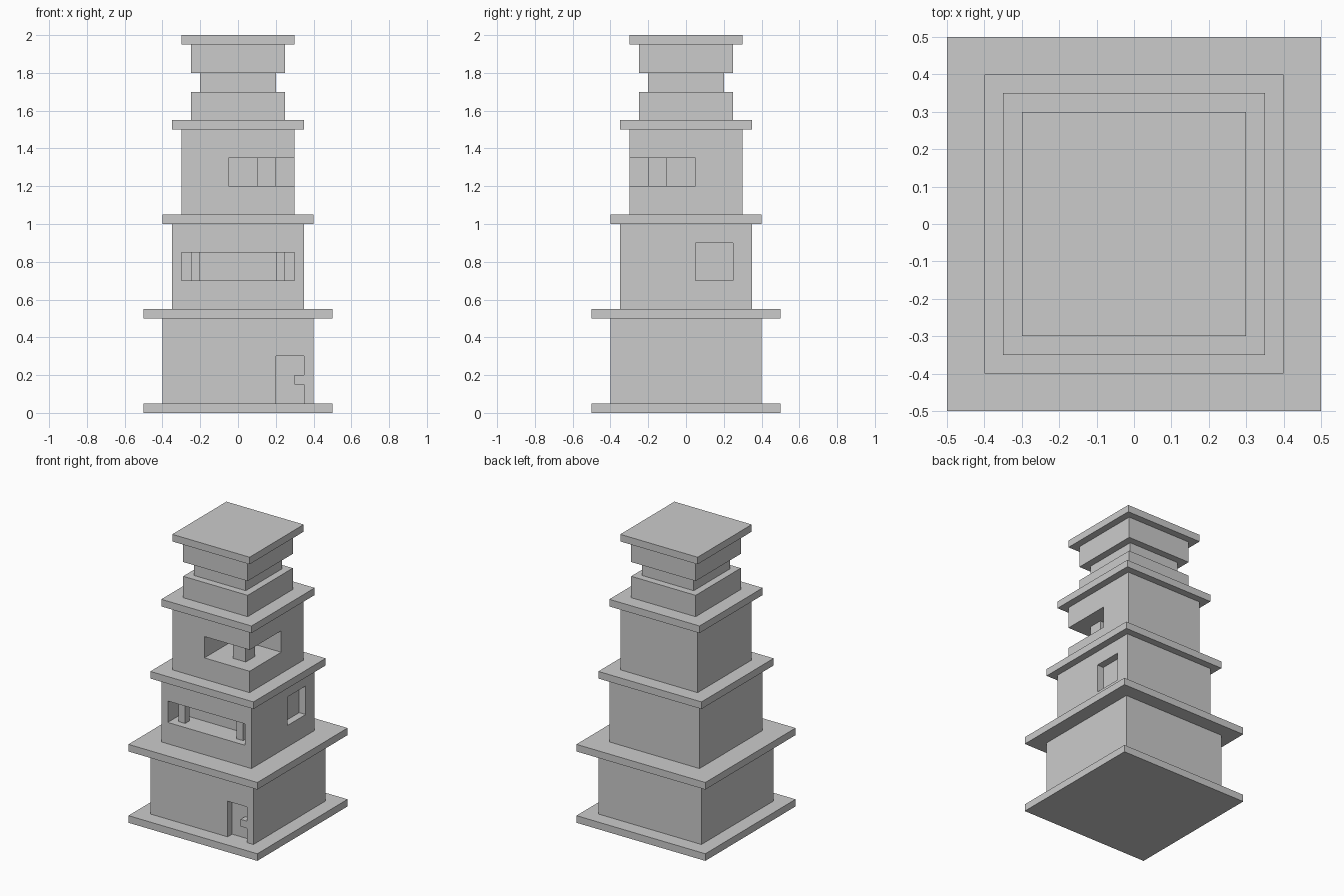
import bpy
import bmesh
from mathutils import Matrix, Vector

if "Cube" in bpy.data.objects:
    bpy.data.objects.remove(bpy.data.objects["Cube"])


def box(name, x, y, z):
    """Axis-aligned box from (min, max) ranges."""
    lo, hi = Vector((x[0], y[0], z[0])), Vector((x[1], y[1], z[1]))
    bm = bmesh.new()
    bmesh.ops.create_cube(bm, size=1.0, matrix=Matrix.Translation((lo + hi) / 2)
                          @ Matrix.Diagonal((*(hi - lo), 1.0)))
    mesh = bpy.data.meshes.new(name)
    bm.to_mesh(mesh)
    bm.free()
    obj = bpy.data.objects.new(name, mesh)
    bpy.context.collection.objects.link(obj)
    return obj


def carve(target, x, y, z):
    """Cut a box-shaped recess into the target, then drop the cutter."""
    cutter = box("cutter", x, y, z)
    cutter.hide_render = True
    mod = target.modifiers.new("recess", 'BOOLEAN')
    mod.operation, mod.solver, mod.object = 'DIFFERENCE', 'EXACT', cutter
    bpy.context.view_layer.objects.active = target
    bpy.ops.object.modifier_apply(modifier=mod.name)
    bpy.data.objects.remove(cutter)


# Stacked square layers: name, half width, bottom, top
layers = [
    ("base_slab", 0.50, 0.00, 0.05),
    ("lower_storey", 0.40, 0.05, 0.50),
    ("lower_ledge", 0.50, 0.50, 0.55),
    ("middle_storey", 0.35, 0.55, 1.00),
    ("middle_ledge", 0.40, 1.00, 1.05),
    ("upper_storey", 0.30, 1.05, 1.50),
    ("upper_ledge", 0.35, 1.50, 1.55),
    ("crown_base", 0.25, 1.55, 1.70),
    ("crown_neck", 0.20, 1.70, 1.80),
    ("crown_top", 0.25, 1.80, 1.95),
    ("roof_slab", 0.30, 1.95, 2.00),
]
tower = {n: box(n, (-h, h), (-h, h), (z0, z1)) for n, h, z0, z1 in layers}

# Door recess with a handle flush with the wall
carve(tower["lower_storey"], (0.20, 0.35), (-0.50, -0.35), (0.0, 0.30))
box("door_handle", (0.30, 0.35), (-0.40, -0.35), (0.15, 0.20))

# Wide front window with two posts
carve(tower["middle_storey"], (-0.30, 0.30), (-0.45, -0.20), (0.70, 0.85))
for side, x in (("left", -0.25), ("right", 0.20)):
    box(f"window_post_{side}", (x, x + 0.05), (-0.30, -0.25), (0.70, 0.85))

# Shallow side window
carve(tower["middle_storey"], (0.30, 0.45), (0.05, 0.25), (0.70, 0.90))

# Open corner balcony with its pillar
carve(tower["upper_storey"], (-0.05, 0.40), (-0.40, 0.05), (1.20, 1.35))
box("balcony_pillar", (0.10, 0.20), (-0.20, -0.10), (1.20, 1.35))
